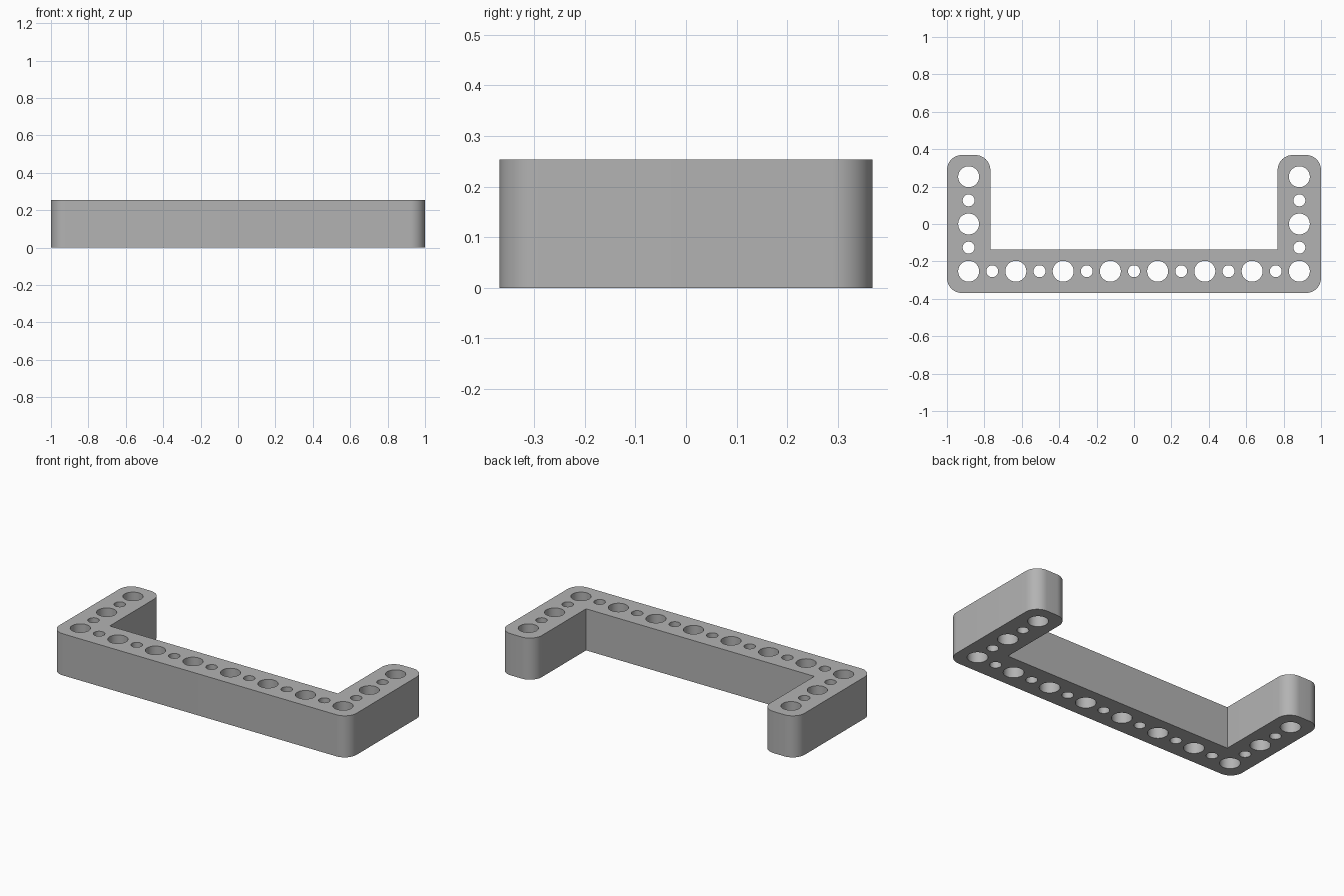
import bpy, bmesh
from math import sin, cos, pi, radians
from mathutils import Vector

cube = bpy.data.objects.get("Cube")
if cube:
    bpy.data.objects.remove(cube, do_unlink=True)

PITCH = 0.2526            # spacing of the large holes
HALF_W = 0.116            # half the beam width
HEIGHT = 0.253
CORNER = 0.08
BIG, SMALL = 0.056, 0.032
X_END, Y_END = 1.0, PITCH + HALF_W
X_IN, Y_IN = X_END - 2 * HALF_W, 2 * HALF_W - Y_END


def arc(cx, cy, r, start, sweep, steps):
    angles = [start + sweep * i / steps for i in range(steps + 1)]
    return [(cx + r * cos(a), cy + r * sin(a)) for a in angles]


def circle(cx, cy, r, steps=40):
    return arc(cx, cy, r, 0, 2 * pi, steps)[:-1]


def add_loop(bm, points):
    verts = [bm.verts.new((x, y, 0)) for x, y in points]
    return [bm.edges.new((v, verts[i - 1])) for i, v in enumerate(verts)]


# Outline: right half of the U, then its mirror image
near, far = X_END - CORNER, Y_END - CORNER
half = (arc(near, -far, CORNER, -pi / 2, pi / 2, 12)
        + arc(near, far, CORNER, 0, pi / 2, 12)
        + arc(X_IN + CORNER, far, CORNER, pi / 2, pi / 2, 12)
        + [(X_IN, Y_IN)])
outline = half + [(-x, y) for x, y in reversed(half)]

# Hole centres alternate large and small along the base and both arms
holes = [(i * PITCH / 2, -PITCH, SMALL if i % 2 == 0 else BIG)
         for i in range(-7, 8)]
holes += [(side * 3.5 * PITCH, j * PITCH / 2, BIG if j % 2 == 0 else SMALL)
          for side in (-1, 1) for j in range(-1, 3)]

# Perforated face, extruded upward
bm = bmesh.new()
edges = add_loop(bm, outline)
for hole in holes:
    edges += add_loop(bm, circle(*hole))
bmesh.ops.triangle_fill(bm, edges=edges, use_beauty=True, use_dissolve=False,
                        normal=Vector((0, 0, 1)))
result = bmesh.ops.extrude_face_region(bm, geom=bm.faces[:],
                                       use_keep_orig=True)
top = [g for g in result["geom"] if isinstance(g, bmesh.types.BMVert)]
bmesh.ops.translate(bm, verts=top, vec=(0, 0, HEIGHT))
bmesh.ops.recalc_face_normals(bm, faces=bm.faces[:])

mesh = bpy.data.meshes.new("perforated_u_beam")
bm.to_mesh(mesh)
bm.free()
beam = bpy.data.objects.new("perforated_u_beam", mesh)
bpy.context.collection.objects.link(beam)

# Plain grey plastic
grey = bpy.data.materials.new("plain_grey")
grey.use_nodes = True
colour = (0.45, 0.45, 0.45, 1)
grey.diffuse_color = colour
grey.node_tree.nodes["Principled BSDF"].inputs["Base Color"].default_value = colour
mesh.materials.append(grey)

# Smooth curved walls, sharp rims
bpy.ops.object.select_all(action="DESELECT")
beam.select_set(True)
bpy.context.view_layer.objects.active = beam
bpy.ops.object.shade_smooth_by_angle(angle=radians(30))
